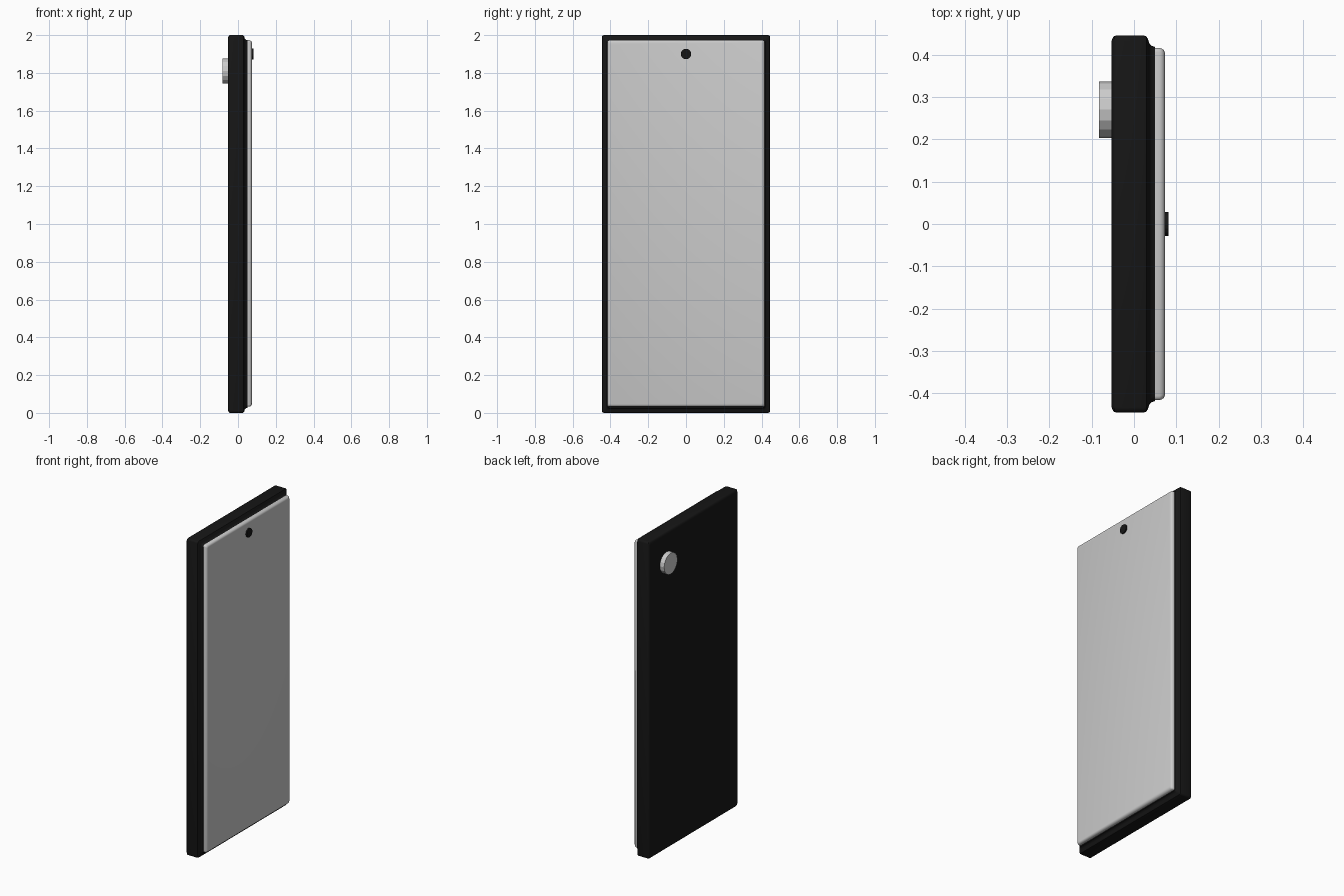
import bpy, bmesh, math

if "Cube" in bpy.data.objects:
    bpy.data.objects.remove(bpy.data.objects["Cube"])

black = bpy.data.materials.new("black")
black.diffuse_color = (0.008, 0.008, 0.008, 1)
black.use_nodes = True
black.node_tree.nodes["Principled BSDF"].inputs["Base Color"].default_value = black.diffuse_color


def add_object(name, bm, mat=None, smooth=False):
    bmesh.ops.recalc_face_normals(bm, faces=bm.faces)
    mesh = bpy.data.meshes.new(name)
    bm.to_mesh(mesh)
    bm.free()
    ob = bpy.data.objects.new(name, mesh)
    bpy.context.collection.objects.link(ob)
    if mat:
        mesh.materials.append(mat)
    if smooth:
        bpy.ops.object.select_all(action='DESELECT')
        ob.select_set(True)
        bpy.context.view_layer.objects.active = ob
        bpy.ops.object.shade_smooth_by_angle(angle=math.radians(35))
    return ob


def slab(name, half_y, z0, z1, radius, profile, mat=None):
    """Rounded rectangle in YZ, lofted along x; profile = (x, inset) pairs."""
    bm = bmesh.new()
    rings = []
    for x, inset in profile:
        hy, lo, hi = half_y - inset, z0 + inset, z1 - inset
        corners = [(hy - radius, hi - radius), (radius - hy, hi - radius),
                   (radius - hy, lo + radius), (hy - radius, lo + radius)]
        ring = []
        for c, (y, z) in enumerate(corners):
            for k in range(4):
                a = math.pi / 2 * (c + k / 3)
                ring.append(bm.verts.new((x, y + radius * math.cos(a),
                                          z + radius * math.sin(a))))
        rings.append(ring)
    for a, b in zip(rings, rings[1:]):
        for i in range(len(a)):
            j = (i + 1) % len(a)
            bm.faces.new((a[i], a[j], b[j], b[i]))
    bm.faces.new(rings[0])
    bm.faces.new(rings[-1])
    return add_object(name, bm, mat, True)


def disc(name, x0, x1, y, z, radius, mat=None):
    """Sixteen-sided lens with its axis along x."""
    bpy.ops.mesh.primitive_cylinder_add(
        vertices=16, radius=radius, depth=x1 - x0,
        location=((x0 + x1) / 2, y, z), rotation=(0, math.pi / 2, 0))
    ob = bpy.context.object
    ob.name = name
    if mat:
        ob.data.materials.append(mat)
    return ob


# Body shell with rounded back edge and stepped front lip
slab("body", 0.445, 0, 2.0, 0.012,
     [(-0.053, 0.013), (-0.050, 0.005), (-0.046, 0.001), (-0.041, 0),
      (0.023, 0), (0.029, 0.002), (0.033, 0.008), (0.036, 0.018),
      (0.041, 0.024), (0.050, 0.027)], black)

# Raised glass front
slab("screen", 0.416, 0.033, 1.973, 0.01,
     [(0.050, 0), (0.060, 0), (0.066, 0.002), (0.071, 0.006), (0.073, 0.013)])

# Cameras
disc("front_camera", 0.06, 0.081, 0, 1.90, 0.028, black)
disc("rear_camera", -0.083, -0.045, 0.27, 1.81, 0.067)
